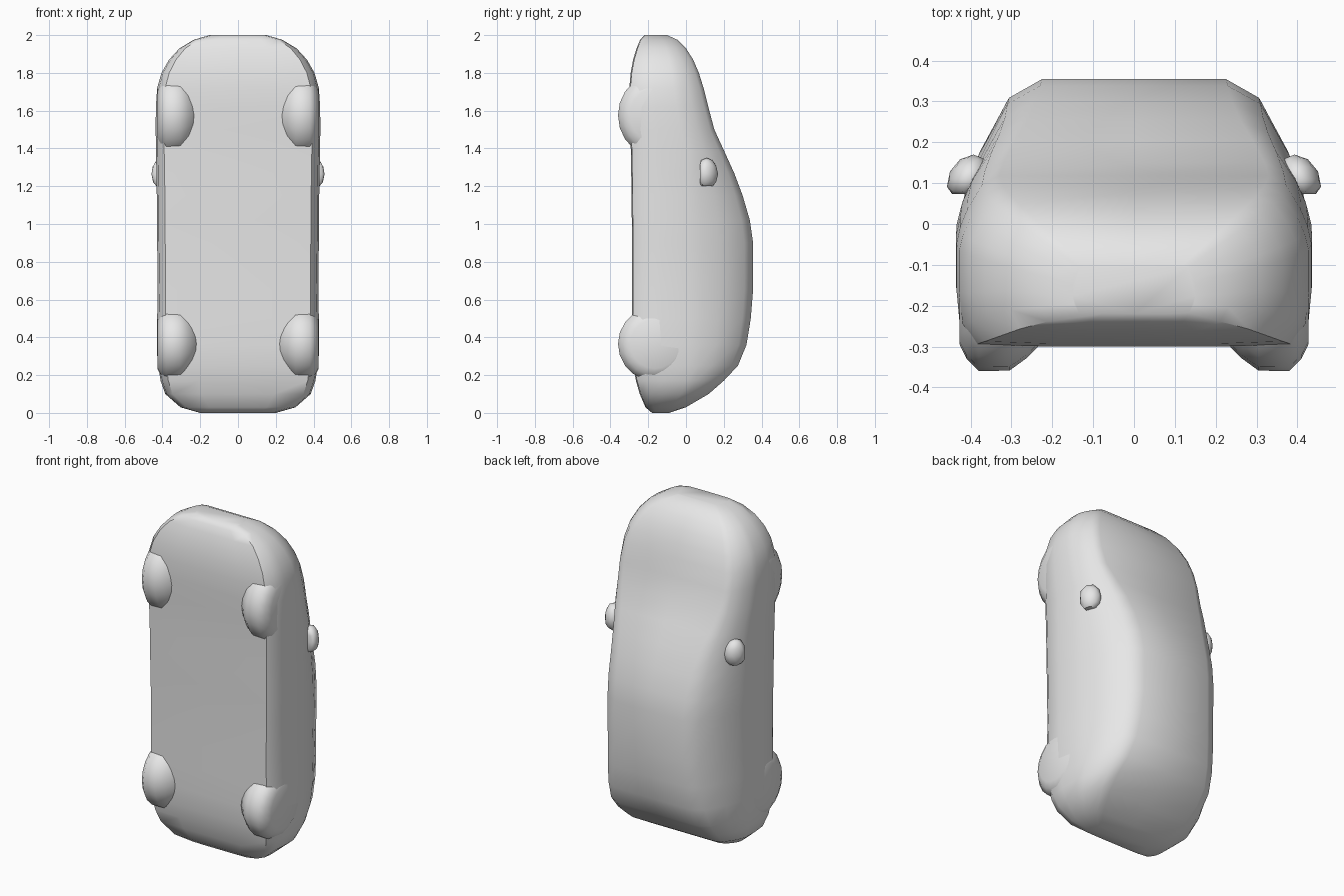
import bpy, bmesh, math
from mathutils import Matrix

if "Cube" in bpy.data.objects:
    bpy.data.objects.remove(bpy.data.objects["Cube"])

paint = bpy.data.materials.new("plain grey")
paint.diffuse_color = (0.8, 0.8, 0.8, 1)
paint.use_nodes = True
paint.node_tree.nodes["Principled BSDF"].inputs["Base Color"].default_value = paint.diffuse_color


def finish(name, bm, angle=50):
    """Turn a bmesh into a smooth-shaded grey object."""
    bmesh.ops.recalc_face_normals(bm, faces=bm.faces)
    mesh = bpy.data.meshes.new(name)
    bm.to_mesh(mesh)
    bm.free()
    mesh.materials.append(paint)
    ob = bpy.data.objects.new(name, mesh)
    bpy.context.collection.objects.link(ob)
    bpy.ops.object.select_all(action='DESELECT')
    ob.select_set(True)
    bpy.context.view_layer.objects.active = ob
    bpy.ops.object.shade_smooth_by_angle(angle=math.radians(angle))
    return ob


# Car body: cross-sections from tail (z = 0) to nose (z = 2)
# z, underside y, roof y, half width, half width of the flat roof
SECTIONS = [
    (0.00, -0.18, -0.09, 0.20, 0.16),
    (0.03, -0.215, 0.00, 0.305, 0.22),
    (0.10, -0.245, 0.12, 0.385, 0.27),
    (0.17, -0.265, 0.20, 0.41, 0.28),
    (0.25, -0.28, 0.275, 0.422, 0.27),
    (0.36, -0.285, 0.32, 0.428, 0.25),
    (0.50, -0.285, 0.343, 0.428, 0.235),
    (0.65, -0.285, 0.355, 0.425, 0.225),
    (0.90, -0.285, 0.355, 0.428, 0.225),
    (1.02, -0.287, 0.338, 0.43, 0.23),
    (1.15, -0.289, 0.30, 0.43, 0.24),
    (1.27, -0.29, 0.255, 0.432, 0.26),
    (1.38, -0.292, 0.205, 0.434, 0.29),
    (1.50, -0.295, 0.15, 0.436, 0.32),
    (1.62, -0.30, 0.118, 0.435, 0.33),
    (1.72, -0.30, 0.093, 0.428, 0.32),
    (1.80, -0.293, 0.068, 0.405, 0.30),
    (1.87, -0.28, 0.038, 0.365, 0.27),
    (1.93, -0.262, 0.00, 0.31, 0.23),
    (1.975, -0.243, -0.045, 0.235, 0.18),
    (2.00, -0.22, -0.10, 0.15, 0.12),
]


def outline(yb, yr, w, wr):
    """Closed cross-section, underside first, mirrored in x."""
    depth = yr - yb
    ys = min(0.0, yb + 0.6 * depth)
    lip = min(0.055, 0.2 * depth)
    half = [(0.5 * w, yb), (0.9 * w, yb + 0.1 * lip),
            (0.98 * w, yb + lip), (w, yb + 0.45 * (ys - yb) + 0.5 * lip), (w, ys)]
    for drop, inset in ((0.25, 0.09), (0.5, 0.25), (0.87, 0.6), (1.0, 1.0)):
        half.append((w + (wr - w) * inset, ys + (yr - ys) * drop))
    return [(0, yb)] + half + [(0, yr)] + [(-x, y) for x, y in reversed(half)]


bm = bmesh.new()
rings = [[bm.verts.new((x, y, z)) for x, y in outline(*s)] for z, *s in SECTIONS]
for a, b in zip(rings, rings[1:]):
    n = len(a)
    for i in range(n):
        j = (i + 1) % n
        bm.faces.new((a[i], a[j], b[j], b[i]))
bm.faces.new(rings[0])
bm.faces.new(rings[-1])
finish("car_body", bm)


# Wheels: rounded discs turned around the x axis, bulging out of the underside
WHEEL = [(0.20, 0.0), (0.22, 0.12), (0.265, 0.165), (0.305, 0.194),
         (0.38, 0.195), (0.41, 0.165), (0.427, 0.13), (0.428, 0.0)]


def wheel(name, side, z, stretch):
    bm = bmesh.new()
    verts = [bm.verts.new((side * x, 0, r)) for x, r in WHEEL]
    edges = [bm.edges.new(p) for p in zip(verts, verts[1:])]
    bmesh.ops.spin(bm, geom=verts + edges, cent=(0, 0, 0), axis=(1, 0, 0),
                   angle=2 * math.pi, steps=20, use_duplicate=False)
    bmesh.ops.remove_doubles(bm, verts=bm.verts, dist=0.0005)
    bmesh.ops.transform(bm, verts=bm.verts,
                        matrix=Matrix.Translation((0, -0.165, z)) @ Matrix.Diagonal((1, 1, stretch, 1)))
    finish(name, bm, 60)


# Door mirrors: small pods with a flat lower side and a flat rear side
def door_mirror(name, side):
    bm = bmesh.new()
    bmesh.ops.create_icosphere(bm, subdivisions=2, radius=1)
    for v in bm.verts:
        x, y, z = v.co
        v.co = (side * (0.405 + 0.052 * x - 0.012 * y),
                max(0.073, 0.11 + 0.06 * y), max(1.2, 1.265 + 0.085 * z))
    finish(name, bm, 40)


for label, side in (("left", -1), ("right", 1)):
    wheel("front_wheel_" + label, side, 1.575, 1.1)
    wheel("rear_wheel_" + label, side, 0.365, 1.0)
    door_mirror("door_mirror_" + label, side)
